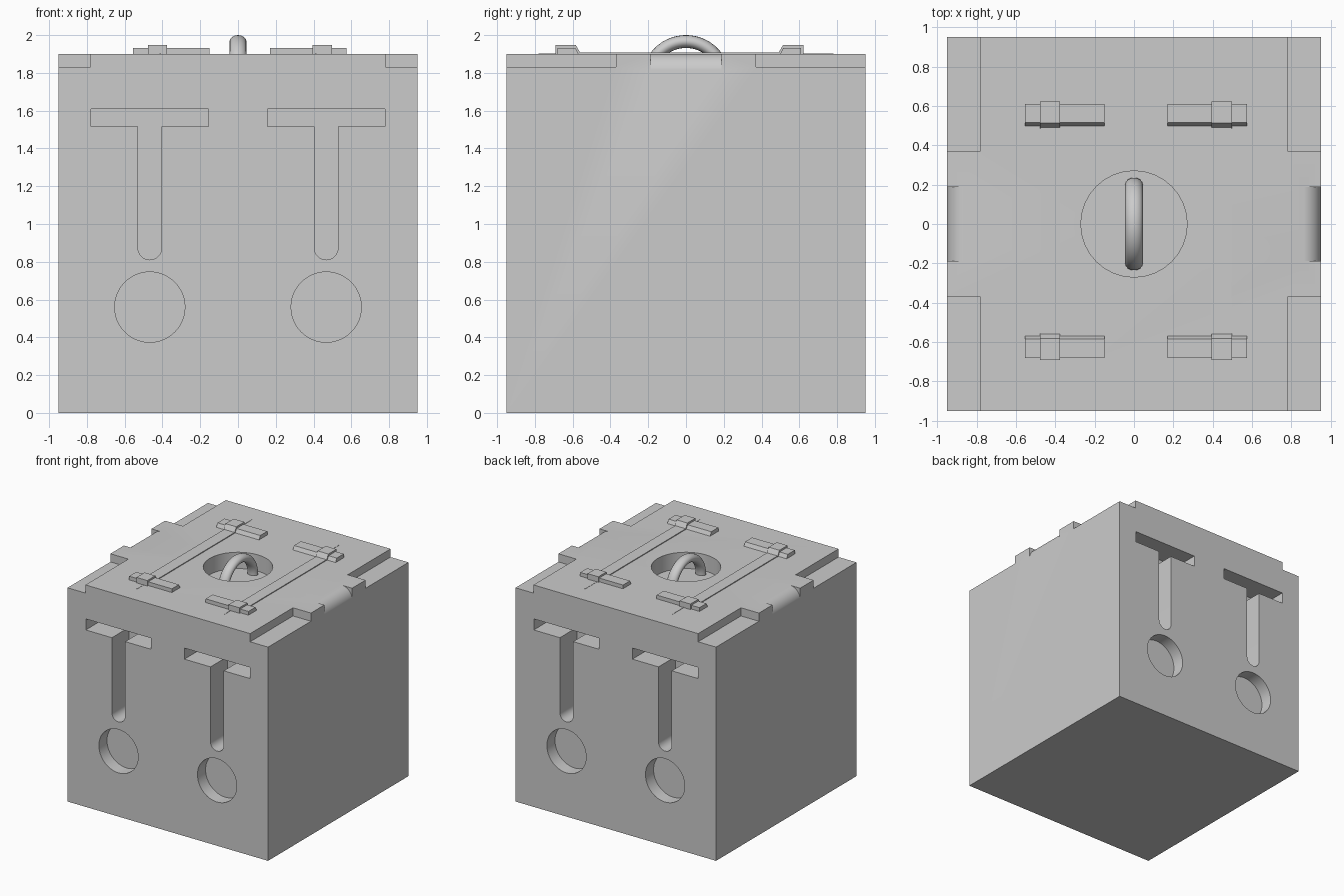
import bpy, bmesh, math
from mathutils import Vector

if "Cube" in bpy.data.objects:
    bpy.data.objects.remove(bpy.data.objects["Cube"])


def prism(bm, pts, vec):
    """Add a closed prism: polygon pts swept along vec."""
    vec = Vector(vec)
    a = [bm.verts.new(p) for p in pts]
    b = [bm.verts.new(Vector(p) + vec) for p in pts]
    faces = [bm.faces.new(a), bm.faces.new(b[::-1])]
    n = len(a)
    for i in range(n):
        j = (i + 1) % n
        faces.append(bm.faces.new((a[i], b[i], b[j], a[j])))
    bmesh.ops.recalc_face_normals(bm, faces=faces)


def box(bm, x0, x1, y0, y1, z0, z1):
    prism(bm, [(x0, y0, z0), (x1, y0, z0), (x1, y1, z0), (x0, y1, z0)], (0, 0, z1 - z0))


def circle(cx, cy, r, n, a0=0.0, a1=2 * math.pi, closed=True):
    k = n if closed else n - 1
    return [(cx + r * math.cos(a0 + (a1 - a0) * i / k),
             cy + r * math.sin(a0 + (a1 - a0) * i / k)) for i in range(n)]


def make(name, bm, smooth=False):
    me = bpy.data.meshes.new(name)
    bm.to_mesh(me)
    bm.free()
    ob = bpy.data.objects.new(name, me)
    bpy.context.collection.objects.link(ob)
    if smooth:
        shade(ob)
    return ob


def shade(ob):
    bpy.ops.object.select_all(action='DESELECT')
    ob.select_set(True)
    bpy.context.view_layer.objects.active = ob
    bpy.ops.object.shade_smooth_by_angle(angle=math.radians(30))


H, TOP = 0.95, 1.9

# Body block
bm = bmesh.new()
box(bm, -H, H, -H, H, 0, TOP)
body = make("body", bm)

# All recesses, gathered in one cutter
bm = bmesh.new()
for s in (-1, 1):
    # corner ledges
    for t in (-1, 1):
        x, y = sorted((s * 0.78, s * 1.0)), sorted((t * 0.37, t * 1.0))
        box(bm, *x, *y, 1.83, 2.0)
    # rounded finger edge in the middle of each side
    arc = circle(0.851, 1.801, 0.1, 13, math.pi / 2, 0, closed=False)
    prof = arc + [(1.0, 1.801), (1.0, 2.0), (0.851, 2.0)]
    prism(bm, [(s * x, -0.187, z) for x, z in prof], (0, 0.374, 0))
    # T slots and round sockets, front (t=-1) and back (t=1)
    for t in (-1, 1):
        c = s * 0.467
        tee = [(-0.31, 1.515), (-0.0625, 1.515)]
        tee += circle(0, 0.873, 0.0625, 17, math.pi, 2 * math.pi, closed=False)
        tee += [(0.0625, 1.515), (0.31, 1.515), (0.31, 1.61), (-0.31, 1.61)]
        prism(bm, [(c + x, t * 1.0, z) for x, z in tee], (0, -t * 0.28, 0))
        prism(bm, [(x, t * 1.0, z) for x, z in circle(c, 0.56, 0.186, 48)],
              (0, -t * 0.16, 0))
# round well in the top
prism(bm, [(x, y, 1.76) for x, y in circle(0, 0, 0.27, 32)], (0, 0, 0.25))
cutter = make("recess_cutter", bm)
cutter.hide_render = True

mod = body.modifiers.new("recesses", 'BOOLEAN')
mod.operation = 'DIFFERENCE'
mod.solver = 'EXACT'
mod.object = cutter
bpy.context.view_layer.objects.active = body
bpy.ops.object.modifier_apply(modifier=mod.name)
bpy.data.objects.remove(cutter, do_unlink=True)
shade(body)

# Pull handle: half ring standing in the well
bm = bmesh.new()
rings = []
for i in range(33):
    a = math.pi * i / 32
    ring = []
    for u, v in circle(0, 0, 1, 16):
        r = 0.201 + 0.034 * u
        ring.append(bm.verts.new((0.045 * v, r * math.cos(a), 1.765 + r * math.sin(a))))
    rings.append(ring)
for p, q in zip(rings, rings[1:]):
    for k in range(16):
        m = (k + 1) % 16
        bm.faces.new((p[k], p[m], q[m], q[k]))
bm.faces.new(rings[0])
bm.faces.new(rings[-1])
bmesh.ops.recalc_face_normals(bm, faces=bm.faces[:])
make("pull_handle", bm, smooth=True)

# Straps with end clamps, mirrored about x = 0.01 and y = -0.035
CX, CY = 0.01, -0.035
for s, side in ((-1, "left"), (1, "right")):
    # flat strap
    bm = bmesh.new()
    x = sorted((CX + s * 0.385, CX + s * 0.485))
    box(bm, *x, CY - 0.54, CY + 0.54, TOP - 0.005, 1.907)
    make(side + "_strap", bm)
    for t, end in ((-1, "front"), (1, "back")):
        # wide clamp bar and raised middle block, inner faces sloped
        bm = bmesh.new()
        for xa, xb, ya, yb, yc, z in ((0.16, 0.565, 0.533, 0.55, 0.645, 1.932),
                                      (0.385, 0.487, 0.52, 0.548, 0.657, 1.947)):
            prof = [(ya, 1.898), (yb, z), (yc, z), (yc, 1.898)]
            prism(bm, [(CX + s * xa, CY + t * y, h) for y, h in prof],
                  (s * (xb - xa), 0, 0))
        make(f"{side}_{end}_clamp", bm)
        # thin cord tail beyond the clamp
        bm = bmesh.new()
        y = sorted((t * 0.6, t * 0.78))
        box(bm, s * 0.411 - 0.004, s * 0.411 + 0.004, *y, TOP - 0.004, 1.902)
        make(f"{side}_{end}_cord", bm)
